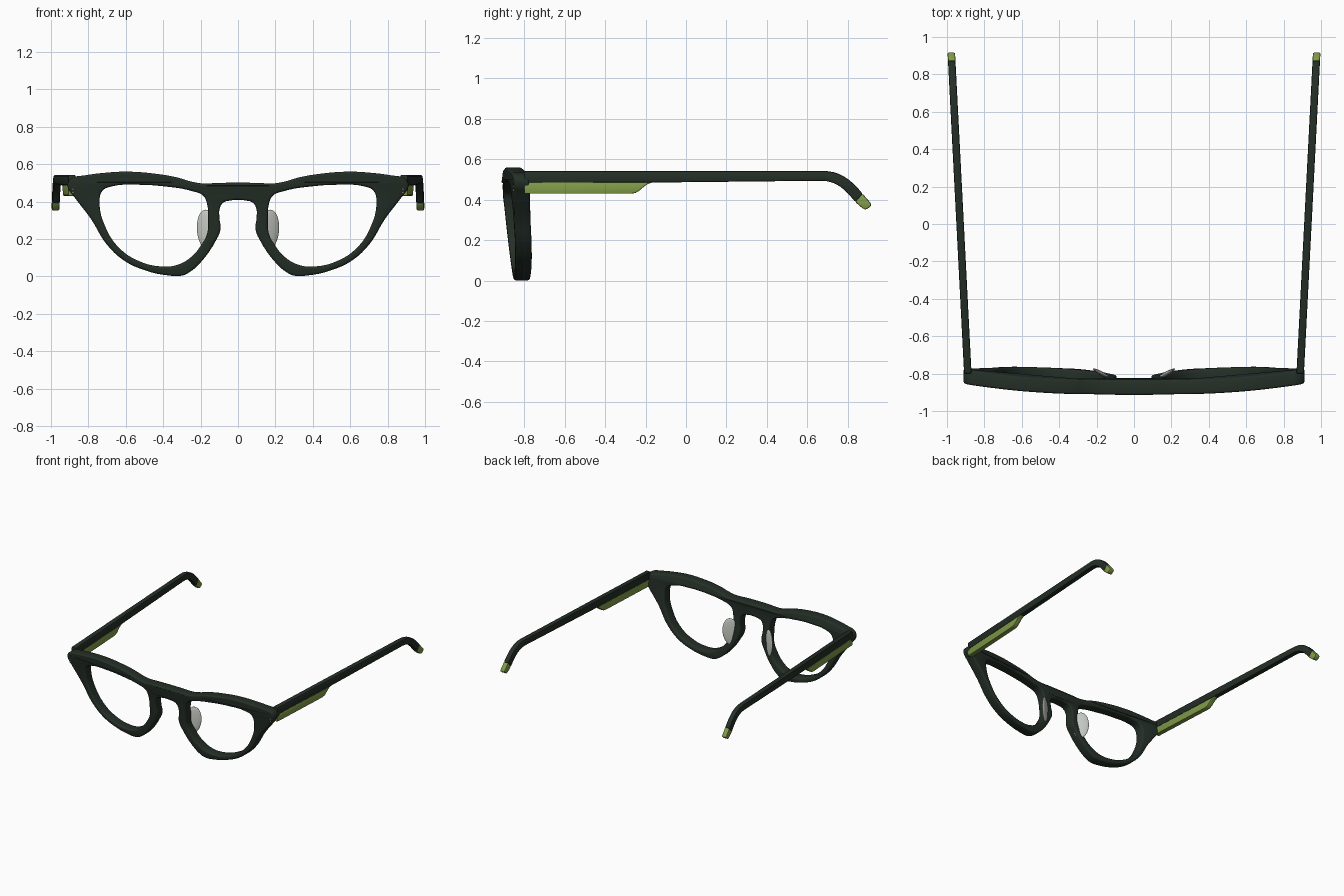
import bpy, bmesh, math
from mathutils import Vector, Matrix
from mathutils.geometry import interpolate_bezier

if "Cube" in bpy.data.objects:
    bpy.data.objects.remove(bpy.data.objects["Cube"])


def material(name, rgb):
    m = bpy.data.materials.new(name)
    m.diffuse_color = (*rgb, 1)
    m.use_nodes = True
    m.node_tree.nodes["Principled BSDF"].inputs["Base Color"].default_value = m.diffuse_color
    return m


DARK = material("dark green acetate", (0.018, 0.028, 0.020))
LIME = material("olive green", (0.22, 0.33, 0.065))
PAD = material("pale grey silicone", (0.60, 0.62, 0.58))
STEEL = material("silver", (0.65, 0.65, 0.65))


def finish(name, bm, mat, mirror=True, angle=35):
    me = bpy.data.meshes.new(name)
    bmesh.ops.recalc_face_normals(bm, faces=bm.faces)
    bm.to_mesh(me)
    bm.free()
    me.materials.clear()
    me.materials.append(mat)
    ob = bpy.data.objects.new(name, me)
    bpy.context.collection.objects.link(ob)
    bpy.ops.object.select_all(action='DESELECT')
    ob.select_set(True)
    bpy.context.view_layer.objects.active = ob
    bpy.ops.object.shade_smooth_by_angle(angle=math.radians(angle))
    if mirror:
        ob.modifiers.new("mirror", 'MIRROR')
    return ob


def front_y(x, z):
    """Front surface of the curved, tilted frame."""
    return -0.915 + 0.06 * (x / 0.9) ** 2 + 0.11 * (0.5 - z)


# --- Front frame: outline with two lens openings, rounded, then curved ---
half = [(0.10, .50), (0.19, .497), (.25, .507), (.33, .53), (.46, .551), (.60, .56),
        (.72, .553), (.82, .54), (.885, .527), (.908, .505), (.908, .47), (.88, .43),
        (.785, .305), (.705, .175), (.61, .085), (.49, .03), (.38, .006), (.30, .004),
        (.255, .025), (.195, .08), (.125, .18), (.094, .25), (.10, .32), (.097, .365),
        (.08, .393), (.045, .405)]
opening = [(.165, .385), (.185, .43), (.25, .457), (.385, .48), (.545, .49), (.67, .482),
           (.725, .457), (.74, .395), (.707, .26), (.63, .147), (.525, .08), (.41, .053),
           (.33, .06), (.255, .10), (.195, .17), (.165, .23), (.16, .31)]
mir = lambda pts: [(-x, z) for x, z in reversed(pts)]
cu = bpy.data.curves.new("outline", 'CURVE')
cu.dimensions = '2D'
cu.fill_mode = 'BOTH'
cu.resolution_u = 6
cu.extrude, cu.bevel_depth, cu.offset, cu.bevel_resolution = 0.028, 0.012, -0.012, 2
for pts in (half + mir(half), opening, mir(opening)):
    sp = cu.splines.new('BEZIER')
    sp.bezier_points.add(len(pts) - 1)
    for bp, (x, z) in zip(sp.bezier_points, pts):
        bp.co = (x, z, 0)
        bp.handle_left_type = bp.handle_right_type = 'AUTO'
    sp.use_cyclic_u = True
tmp = bpy.data.objects.new("outline", cu)
bpy.context.collection.objects.link(tmp)
bpy.context.view_layer.update()
dg = bpy.context.evaluated_depsgraph_get()
me = bpy.data.meshes.new_from_object(tmp.evaluated_get(dg))
bm = bmesh.new()
bm.from_mesh(me)
bpy.data.objects.remove(tmp)
bpy.data.meshes.remove(me)
bmesh.ops.remove_doubles(bm, verts=bm.verts, dist=1e-5)
for v in bm.verts:
    x, z, d = v.co
    v.co = (x, front_y(x, z) + 0.04 - d, z)
for f in bm.faces:
    f.material_index = 0
finish("front_frame", bm, DARK, mirror=False)


# --- Temples: side profiles extruded across, splayed outward to the back ---
def splay(y):
    return 0.889 + 0.088 * (y + 0.79) / 1.71


def side_part(name, profile, mat, width=0.04, bevel=0.007):
    bm = bmesh.new()
    face = bm.faces.new([bm.verts.new((splay(y) - width / 2, y, z)) for y, z in profile])
    ext = bmesh.ops.extrude_face_region(bm, geom=[face])
    bmesh.ops.translate(bm, vec=(width, 0, 0),
                        verts=[g for g in ext['geom'] if isinstance(g, bmesh.types.BMVert)])
    bmesh.ops.recalc_face_normals(bm, faces=bm.faces)
    sharp = [e for e in bm.edges if e.calc_face_angle(0) > math.radians(35)]
    bmesh.ops.bevel(bm, geom=sharp, offset=bevel, segments=2, profile=0.5, affect='EDGES')
    return finish(name, bm, mat)


def bez(a, b, c, d, n=9):
    return [(p.x, p.y) for p in interpolate_bezier(*[Vector((*q, 0)) for q in (a, b, c, d)], n)]


top = bez((.67, .543), (.76, .543), (.81, .507), (.874, .430))
low = bez((.838, .388), (.785, .455), (.745, .492), (.67, .494))
side_part("temple", [(-.80, .543)] + top + low + [(-.17, .485), (-.80, .484)], DARK)
side_part("temple_tip", [(.873, .431), (.917, .380), (.915, .368), (.893, .352), (.879, .353),
                         (.837, .389)], LIME)
under = bez((-.27, .430), (-.225, .430), (-.215, .478), (-.165, .486), 7)
side_part("temple_underside", [(-.80, .487), (-.80, .430)] + under, LIME, 0.038, 0.005)

# --- Nose pads: thin rounded plates slanting back from the inner rims ---
bm = bmesh.new()
bmesh.ops.create_uvsphere(bm, u_segments=24, v_segments=12, radius=1)
bmesh.ops.transform(bm, verts=bm.verts, matrix=(
    Matrix.Translation((.168, -.803, .25)) @ Matrix.Rotation(math.radians(30), 4, 'Z')
    @ Matrix.Rotation(math.radians(5), 4, 'Y') @ Matrix.Diagonal((.06, .011, .107, 1))))
finish("nose_pad", bm, PAD, angle=60)

# --- Small rivets at the outer corners ---
bm = bmesh.new()
for z in (.448, .466):
    x = .882
    bmesh.ops.create_uvsphere(bm, u_segments=10, v_segments=6, radius=.005,
                              matrix=Matrix.Translation((x, front_y(x, z), z)))
finish("corner_rivets", bm, STEEL, angle=60)
